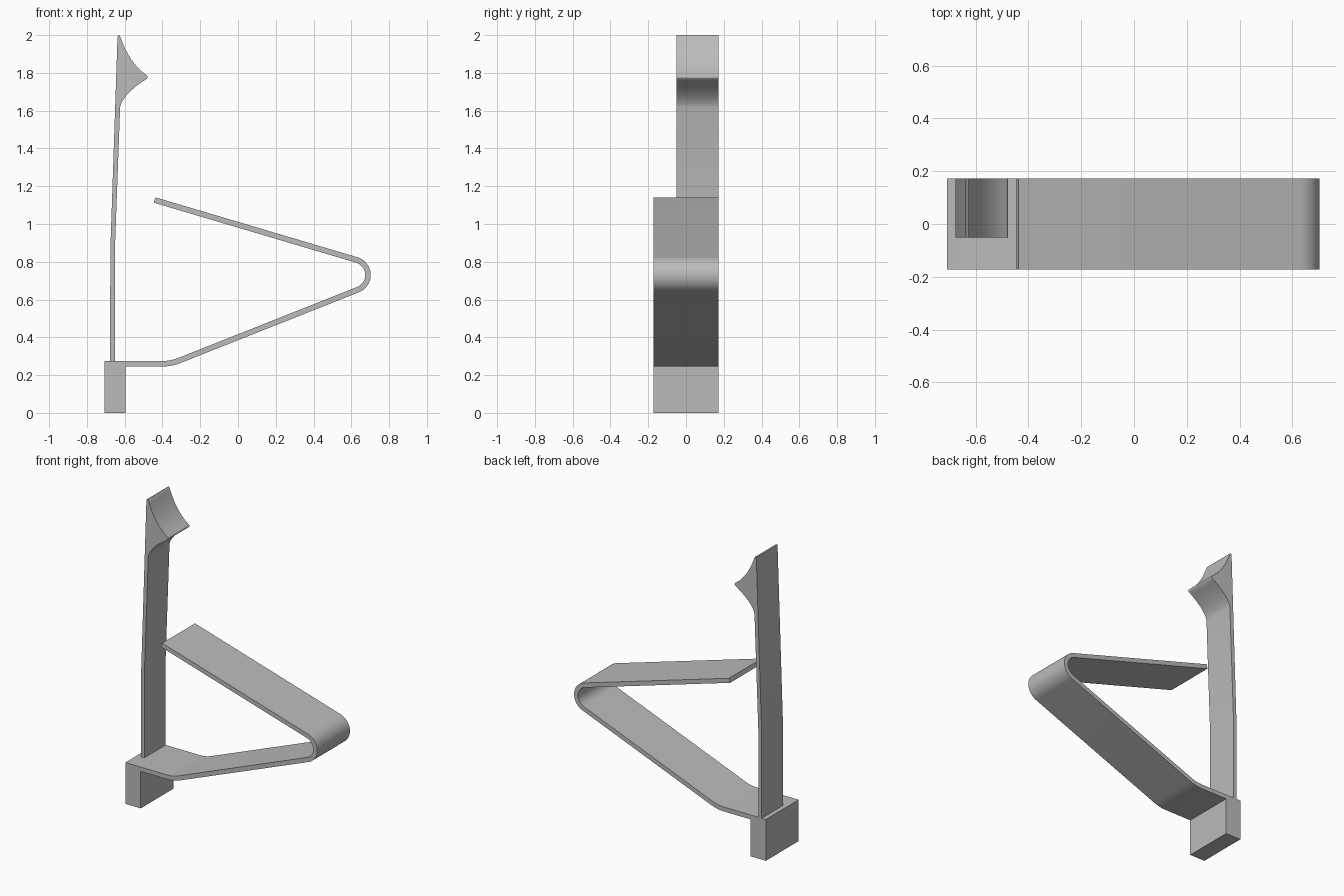
import bpy
import bmesh
from math import radians, cos, sin
from mathutils import Vector

cube = bpy.data.objects.get("Cube")
if cube:
    bpy.data.objects.remove(cube, do_unlink=True)

grey = bpy.data.materials.new("plain_grey")
grey.use_nodes = True
grey.diffuse_color = (0.5, 0.5, 0.5, 1)
grey.node_tree.nodes["Principled BSDF"].inputs["Base Color"].default_value = (0.5, 0.5, 0.5, 1)


def arc(cx, cz, r, start, end, steps):
    """Points on an arc in the xz plane, angles in degrees."""
    angles = [radians(start + (end - start) * i / steps) for i in range(steps + 1)]
    return [Vector((cx + r * cos(a), cz + r * sin(a))) for a in angles]


def bezier(a, b, c, steps=12):
    """Quadratic curve from a to c pulled towards b."""
    a, b, c = Vector(a), Vector(b), Vector(c)
    ts = [i / steps for i in range(steps + 1)]
    return [a * (1 - t) ** 2 + b * 2 * t * (1 - t) + c * t * t for t in ts]


def extrude_profile(name, points, y0, y1):
    """Solid made from an xz outline, running from y0 to y1."""
    bm = bmesh.new()
    face = bm.faces.new([bm.verts.new((p[0], y0, p[1])) for p in points])
    result = bmesh.ops.extrude_face_region(bm, geom=[face])
    verts = [v for v in result["geom"] if isinstance(v, bmesh.types.BMVert)]
    bmesh.ops.translate(bm, verts=verts, vec=(0, y1 - y0, 0))
    bmesh.ops.recalc_face_normals(bm, faces=bm.faces)
    mesh = bpy.data.meshes.new(name)
    bm.to_mesh(mesh)
    bm.free()
    mesh.materials.append(grey)
    obj = bpy.data.objects.new(name, mesh)
    bpy.context.collection.objects.link(obj)
    bpy.ops.object.select_all(action="DESELECT")
    obj.select_set(True)
    bpy.context.view_layer.objects.active = obj
    bpy.ops.object.shade_smooth_by_angle(angle=radians(30))
    return obj


# Base block with the folded spring strip growing out of it
half = 0.0147
bend_x, bend_z, bend_r = -0.4, 0.5, 0.24
fold_x, fold_z, fold_r = 0.605, 0.73, 0.083


def strip_side(offset):
    """One side of the strip: gentle bend, then the tight fold."""
    return (arc(bend_x, bend_z, bend_r + offset, -90, -68.6, 8)
            + arc(fold_x, fold_z, fold_r + offset, -68.6, 73.5, 24))


outer_end = Vector((-0.437, 1.141))
inner_end = outer_end - 2 * half * Vector((cos(radians(73.5)), sin(radians(73.5))))
top, under = bend_z - bend_r + half, bend_z - bend_r - half
outline = [(-0.708, top), (-0.708, 0), (-0.595, 0), (-0.595, under)]
outline += strip_side(half) + [outer_end, inner_end] + strip_side(-half)[::-1]
extrude_profile("base_and_spring_strip", outline, -0.172, 0.172)

# Narrow upright, leaning slightly, with a pointed hook head
post = [(-0.677, top), (-0.652, top), (-0.652, 0.86)]
post += bezier((-0.624, 1.62), (-0.607, 1.69), (-0.482, 1.769))
post += bezier((-0.478, 1.776), (-0.477, 1.781), (-0.482, 1.786), 4)
post += bezier((-0.486, 1.789), (-0.575, 1.852), (-0.624, 1.993))
post += [(-0.629, 2.0), (-0.636, 1.996), (-0.638, 1.985), (-0.676, 0.86)]
extrude_profile("upright_with_hook", post, -0.051, 0.172)
